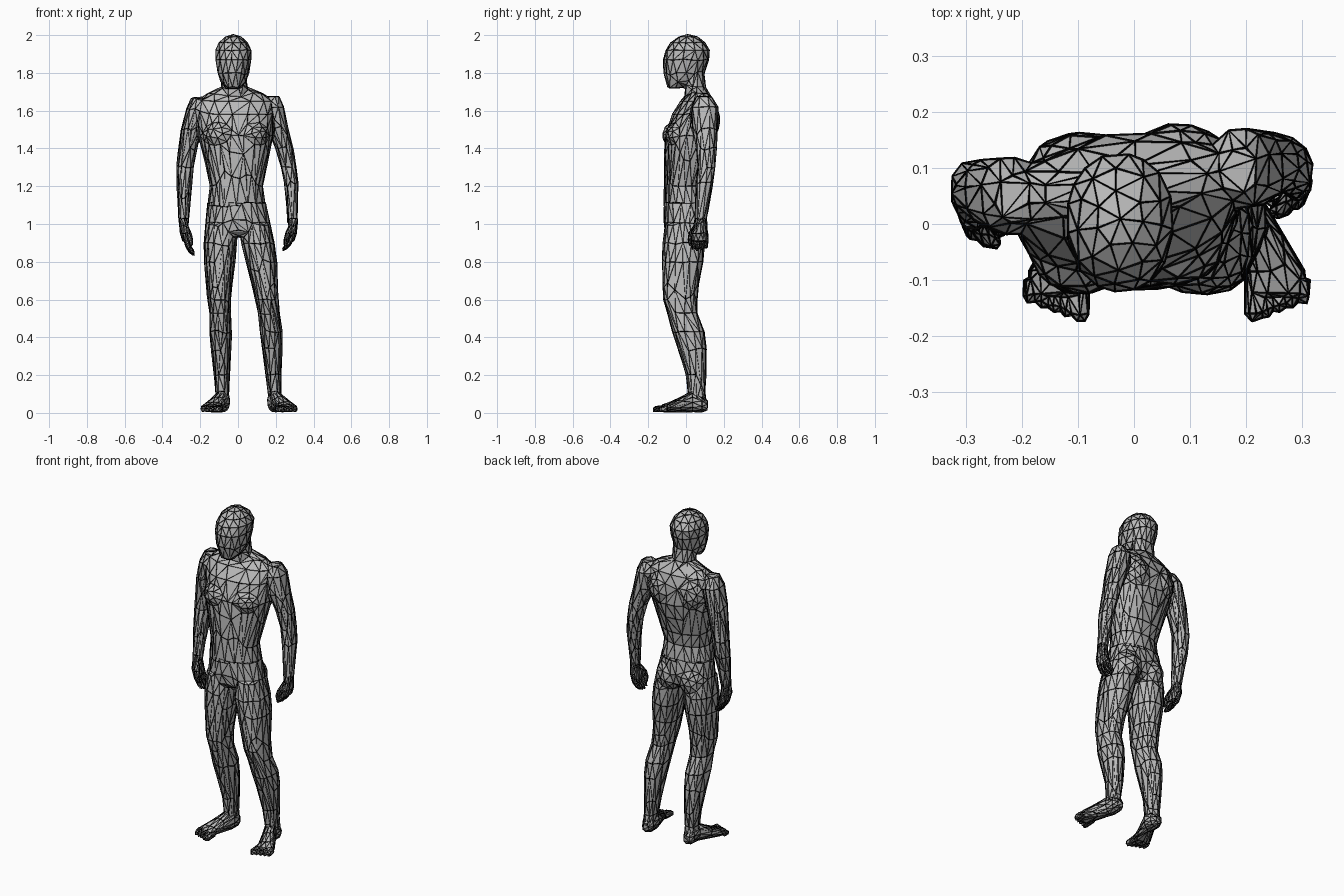
import bpy, bmesh, math
from mathutils import Matrix, Vector

cube = bpy.data.objects.get("Cube")
if cube:
    bpy.data.objects.remove(cube, do_unlink=True)


def make_material(name, value):
    mat = bpy.data.materials.new(name)
    mat.use_nodes = True
    color = (value, value, value, 1)
    mat.diffuse_color = color
    bsdf = mat.node_tree.nodes["Principled BSDF"]
    bsdf.inputs["Base Color"].default_value = color
    bsdf.inputs["Roughness"].default_value = 0.8
    return mat


skin = make_material("skin grey", 0.5)
wire = make_material("wire black", 0.0)


def loft(bm, sections, along="z", power=2.3, twist=0.0, sides=28):
    """Closed skin through oval rings given as (x, y, z, half width, half depth)."""
    rings = []
    for x, y, z, a, b in sections:
        ring = []
        for i in range(sides):
            t = math.tau * i / sides
            c, s = math.cos(t), math.sin(t)
            u = a * math.copysign(abs(c) ** (2 / power), c)
            v = b * math.copysign(abs(s) ** (2 / power), s)
            offset = Vector((u, v, 0)) if along == "z" else Vector((u, 0, v))
            offset.rotate(Matrix.Rotation(twist, 3, "Z"))
            ring.append(bm.verts.new(Vector((x, y, z)) + offset))
        rings.append(ring)
    for r, q in zip(rings, rings[1:]):
        for i in range(sides):
            j = (i + 1) % sides
            bm.faces.new((r[i], r[j], q[j], q[i]))
    bm.faces.new(rings[0][::-1])
    bm.faces.new(rings[-1])


def blob(bm, center, radii):
    """Ellipsoid used to add a muscle."""
    matrix = Matrix.Translation(center) @ Matrix.Diagonal((*radii, 1))
    bmesh.ops.create_uvsphere(bm, u_segments=20, v_segments=12, radius=1, matrix=matrix)


def finish(bm, name, voxel, smoothing, triangles):
    """Fuse the lofts, reduce to irregular triangles and add the edge wires."""
    bmesh.ops.recalc_face_normals(bm, faces=bm.faces)
    mesh = bpy.data.meshes.new(name)
    bm.to_mesh(mesh)
    bm.free()
    mesh.materials.append(skin)
    mesh.materials.append(wire)
    obj = bpy.data.objects.new(name, mesh)
    bpy.context.collection.objects.link(obj)
    fuse = obj.modifiers.new("fuse", "REMESH")
    fuse.mode = "VOXEL"
    fuse.voxel_size = voxel
    soften = obj.modifiers.new("soften", "SMOOTH")
    soften.iterations = smoothing
    graph = bpy.context.evaluated_depsgraph_get()
    count = len(obj.evaluated_get(graph).data.polygons)
    reduce = obj.modifiers.new("reduce", "DECIMATE")
    reduce.ratio = min(1, triangles / (2 * count))
    reduce.use_collapse_triangulate = True
    edges = obj.modifiers.new("edges", "WIREFRAME")
    edges.thickness = 0.006
    edges.use_replace = False
    edges.use_even_offset = False
    edges.material_offset = 1
    edges.offset = 0


# Upper body: torso, turned slightly so the left shoulder sits back
bm = bmesh.new()
loft(bm, [(-.008, -.01, 1.09, .153, .105), (-.008, -.015, 1.2, .138, .1),
          (-.008, -.005, 1.28, .155, .107), (-.01, .01, 1.38, .178, .122),
          (-.012, .025, 1.47, .197, .13), (-.015, .045, 1.58, .203, .115),
          (-.015, .06, 1.65, .2, .085), (-.015, .065, 1.69, .15, .055),
          (-.02, .06, 1.72, .08, .045)], twist=.1)
for side in (-1, 1):
    blob(bm, (side * .085 - .01, -.035 + side * .008, 1.47), (.09, .08, .075))
    blob(bm, (side * .09 - .01, .095 + side * .008, 1.55), (.09, .075, .11))

# Neck and head
loft(bm, [(-.02, .055, 1.64, .085, .06), (-.02, .05, 1.72, .066, .055),
          (-.022, .04, 1.8, .065, .055)])
loft(bm, [(-.025, -.06, 1.72, .04, .035), (-.025, -.025, 1.755, .066, .08),
          (-.025, -.01, 1.8, .082, .108), (-.025, 0, 1.87, .093, .12),
          (-.025, .01, 1.92, .094, .115), (-.025, .01, 1.96, .075, .09),
          (-.025, .01, 1.99, .042, .05), (-.025, .01, 2.0, .016, .02)], power=2.1)

# Arms
loft(bm, [(.19, .095, 1.675, .03, .04), (.19, .1, 1.62, .052, .07),
          (.208, .1, 1.52, .054, .068), (.245, .108, 1.4, .047, .053),
          (.268, .108, 1.3, .039, .046), (.281, .098, 1.22, .036, .045),
          (.287, .085, 1.1, .029, .036), (.289, .075, 1.0, .025, .028)])
loft(bm, [(-.215, .045, 1.67, .03, .04), (-.222, .05, 1.61, .05, .068),
          (-.248, .055, 1.5, .052, .062), (-.266, .062, 1.4, .048, .053),
          (-.281, .066, 1.3, .044, .047), (-.285, .055, 1.2, .039, .045),
          (-.285, .035, 1.1, .031, .036), (-.286, .02, 1.0, .026, .028)])
finish(bm, "upper_body", .008, 5, 820)

# Lower body: pelvis, buttocks and legs
bm = bmesh.new()
loft(bm, [(-.008, -.01, 1.115, .153, .105), (-.002, -.007, 1.02, .168, .11),
          (.003, -.01, .96, .165, .1), (.003, -.01, .935, .1, .07)])
for side in (-1, 1):
    blob(bm, (side * .078, .035, .99), (.08, .078, .1))

leg_profile = [(-.01, 1.0, .08, .1), (-.012, .9, .086, .11), (-.017, .8, .081, .107),
               (-.028, .68, .068, .094), (-.03, .6, .06, .089), (-.02, .53, .055, .078),
               (.012, .43, .058, .084), (.033, .34, .052, .074), (.053, .2, .04, .053),
               (.055, .11, .034, .045), (.057, .06, .034, .05)]
leg_lines = {
    "right": [-.09, -.093, -.097, -.1, -.1, -.095, -.093, -.09, -.085, -.083, -.083],
    "left": [.09, .105, .124, .142, .152, .163, .176, .182, .187, .194, .195],
}
for line in leg_lines.values():
    loft(bm, [(x, *ring) for x, ring in zip(line, leg_profile)])
finish(bm, "lower_body", .008, 5, 620)


def hand(name, x, y, z, inward, reach):
    """Relaxed hand with the palm turned to the thigh and fingers curling in."""
    bm = bmesh.new()
    loft(bm, [(x, y, z + .03, .025, .028), (x, y, z - .01, .022, .032),
              (x + inward * .004, y - .004, z - .05, .022, .044),
              (x + inward * .012, y - .004, z - .09, .017, .043)])
    for k in range(4):
        fy = y - .036 + k * .022
        length = reach * (.9, 1, .95, .8)[k]
        loft(bm, [(x + inward * .01, fy, z - .07, .012, .012),
                  (x + inward * .02, fy, z - .08 - length * .4, .012, .011),
                  (x + inward * .036, fy, z - .08 - length * .75, .011, .01),
                  (x + inward * .05, fy, z - .08 - length, .007, .007)], sides=12)
    loft(bm, [(x + inward * .008, y - .02, z - .01, .014, .016),
              (x + inward * .025, y - .045, z - .05, .014, .015),
              (x + inward * .036, y - .052, z - .085, .012, .012),
              (x + inward * .04, y - .05, z - .115, .007, .007)], sides=12)
    finish(bm, name, .004, 2, 260)


hand("right_hand", -.287, .02, 1.0, 1, .085)
hand("left_hand", .291, .075, 1.0, -1, .06)


def foot(name, heel, ball, outward):
    """Foot running forward from the heel, with five toes."""
    bm = bmesh.new()
    mid = (heel + ball) / 2
    loft(bm, [(heel, .113, .04, .02, .024), (heel, .085, .052, .035, .046),
              (heel, .035, .062, .038, .056), (mid, -.025, .045, .045, .039),
              (ball, -.085, .031, .052, .025), (ball, -.125, .024, .05, .018)], along="y")
    for k in range(5):
        tx = ball + outward * (k * .022 - .038)
        tip = -.172 + k * .008
        size = .016 if k == 0 else .011
        loft(bm, [(tx, -.1, .024, size, .016), (tx, tip + .012, .02, size, .014),
                  (tx, tip, .016, size * .6, .009)], along="y", sides=12)
    finish(bm, name, .004, 2, 220)


foot("right_foot", -.083, -.135, -1)
foot("left_foot", .195, .252, 1)
